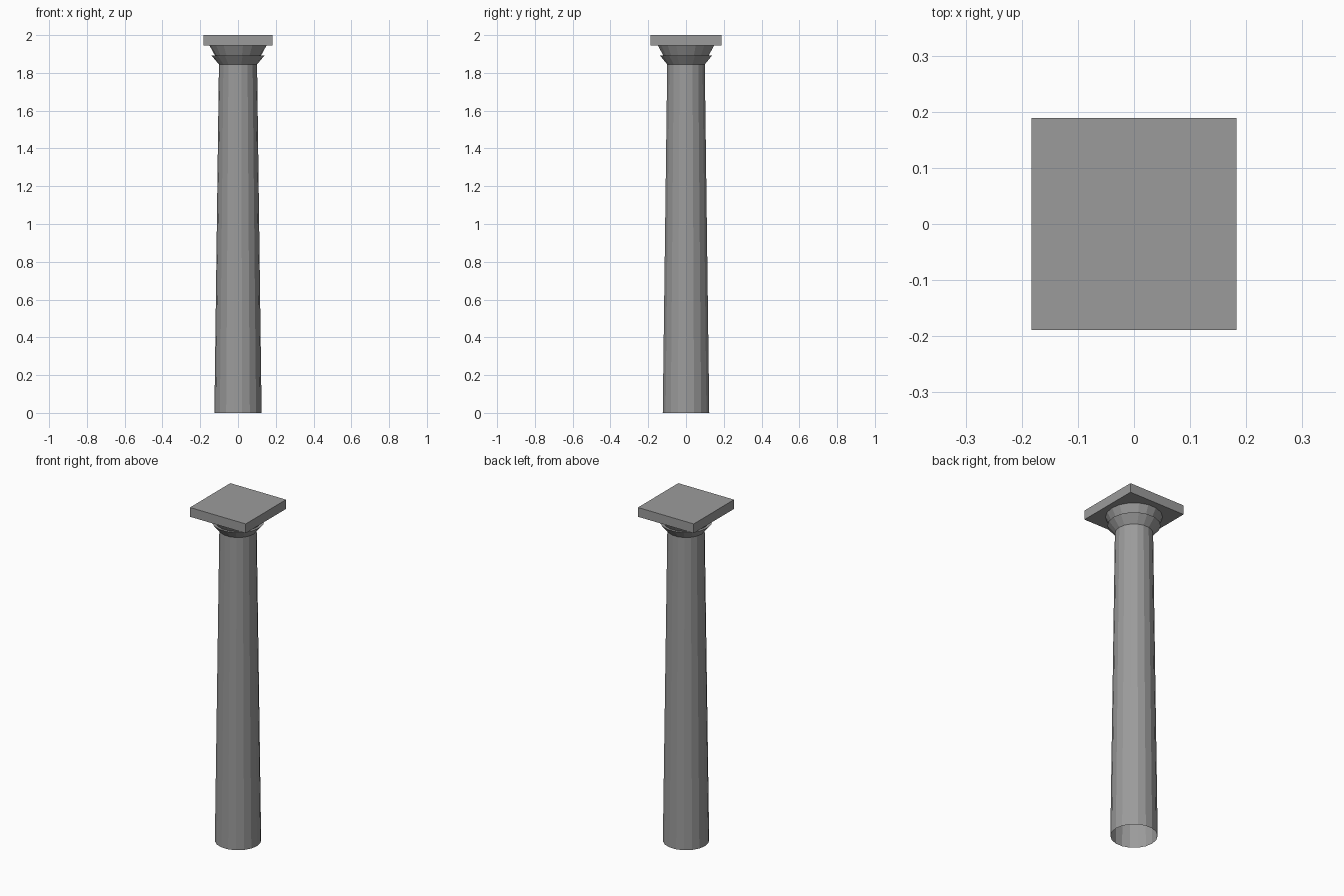
import bpy, bmesh, math

if "Cube" in bpy.data.objects:
    bpy.data.objects.remove(bpy.data.objects["Cube"])

SIDES = 18

# dark stone
stone = bpy.data.materials.new("dark_stone")
stone.diffuse_color = (0.33, 0.33, 0.33, 1)
stone.use_nodes = True
stone.node_tree.nodes["Principled BSDF"].inputs["Base Color"].default_value = stone.diffuse_color


def lathe(name, profile, split=False):
    """Flat-sided open shell turned around z from (radius, height) points."""
    bm = bmesh.new()
    rings = []
    for r, z in profile:
        rings.append([bm.verts.new((r * math.cos(2 * math.pi * i / SIDES),
                                    r * math.sin(2 * math.pi * i / SIDES), z))
                      for i in range(SIDES)])
    for low, high in zip(rings, rings[1:]):
        for i in range(SIDES):
            j = (i + 1) % SIDES
            bm.faces.new((low[i], low[j], high[j], high[i]))
    if split:
        bmesh.ops.split_edges(bm, edges=bm.edges[:])
    mesh = bpy.data.meshes.new(name)
    bm.to_mesh(mesh)
    bm.free()
    mesh.materials.append(stone)
    obj = bpy.data.objects.new(name, mesh)
    bpy.context.collection.objects.link(obj)
    return obj


# tapered shaft of separate flat staves, open at the foot
lathe("shaft", [(0.125, 0.0), (0.101, 1.845)], split=True)

# capital: flared collar, then a stepped-in flare up to the slab
lathe("capital", [(0.101, 1.845), (0.141, 1.893), (0.121, 1.89), (0.151, 1.945)])

# square top slab
bpy.ops.mesh.primitive_cube_add(size=1, location=(0, 0, 1.9725))
slab = bpy.context.object
slab.name = "top_slab"
slab.scale = (0.366, 0.378, 0.055)
slab.data.materials.append(stone)
